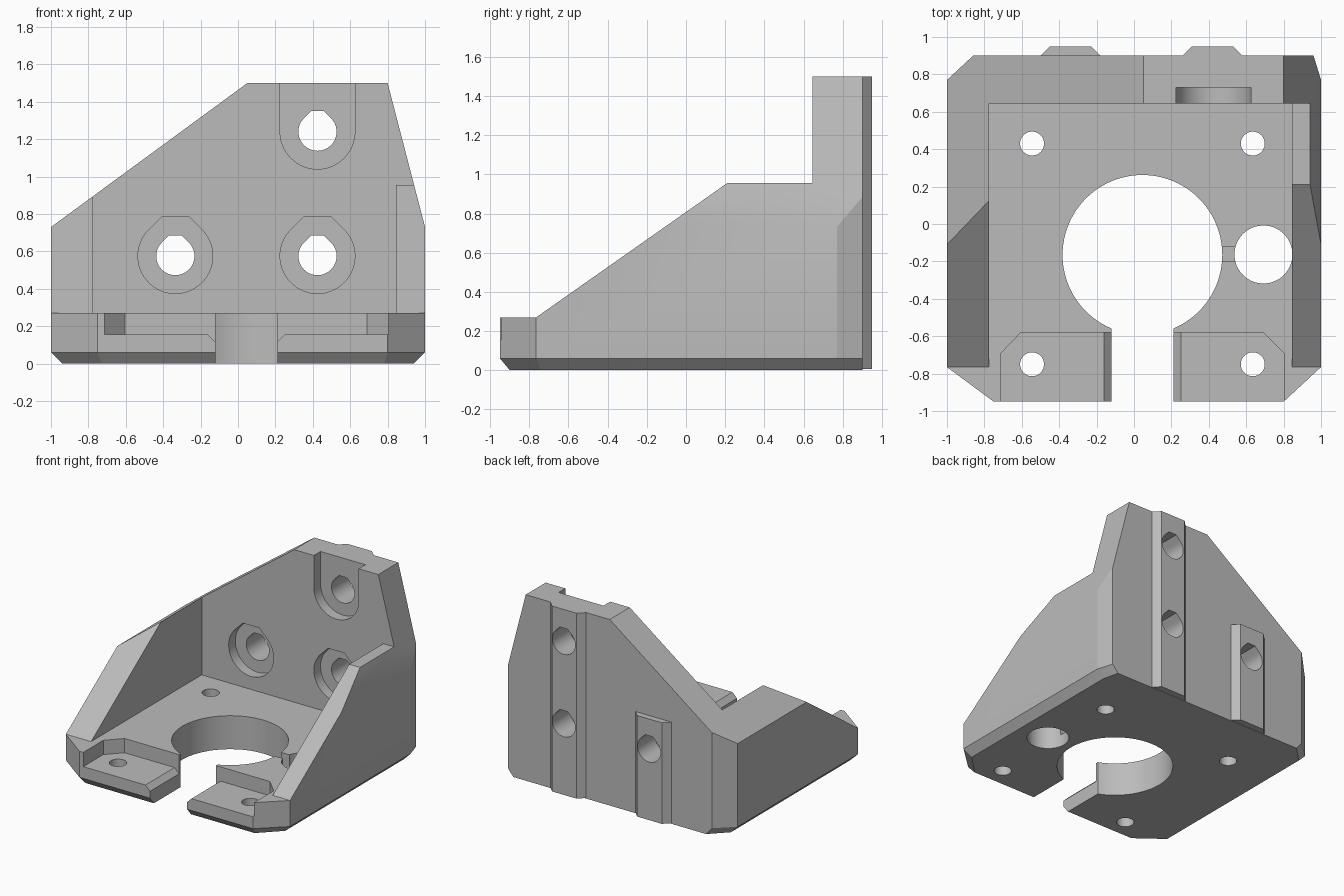
import bpy, bmesh, math
from mathutils import Vector

cube = bpy.data.objects.get("Cube")
if cube:
    bpy.data.objects.remove(cube, do_unlink=True)

grey = bpy.data.materials.new("plain grey")
grey.use_nodes = True
grey.diffuse_color = (0.5, 0.5, 0.5, 1)
grey.node_tree.nodes["Principled BSDF"].inputs["Base Color"].default_value = (0.5, 0.5, 0.5, 1)


def loft(name, rings):
    """Closed solid through matching rings of 3D points."""
    bm = bmesh.new()
    loops = [[bm.verts.new(p) for p in ring] for ring in rings]
    n = len(loops[0])
    for a, b in zip(loops, loops[1:]):
        for i in range(n):
            j = (i + 1) % n
            bm.faces.new((a[i], a[j], b[j], b[i]))
    bm.faces.new(loops[0][::-1])
    bm.faces.new(loops[-1])
    bmesh.ops.recalc_face_normals(bm, faces=bm.faces[:])
    mesh = bpy.data.meshes.new(name)
    bm.to_mesh(mesh)
    bm.free()
    mesh.materials.append(grey)
    obj = bpy.data.objects.new(name, mesh)
    bpy.context.collection.objects.link(obj)
    return obj


def prism(name, axis, profile, lo, hi):
    """Extrude a 2D profile along one axis."""
    place = {"x": lambda p, t: (t, p[0], p[1]),
             "y": lambda p, t: (p[0], t, p[1]),
             "z": lambda p, t: (p[0], p[1], t)}[axis]
    return loft(name, [[place(p, t) for p in profile] for t in (lo, hi)])


def rect(x0, x1, y0, y1):
    return [(x0, y0), (x1, y0), (x1, y1), (x0, y1)]


def circle(cx, cy, r, n=64):
    return [(cx + r * math.cos(2 * math.pi * i / n),
             cy + r * math.sin(2 * math.pi * i / n)) for i in range(n)]


def teardrop(cx, cz, r, top):
    """Circle whose upper arc becomes two 45 degree slopes and a flat."""
    arc = [math.radians(135 + 270 * i / 48) for i in range(49)]
    pts = [(cx + r * math.cos(a), cz + r * math.sin(a)) for a in arc]
    half = r * math.sqrt(2) - top
    return pts + [(cx + half, cz + top), (cx - half, cz + top)]


def combine(target, tool, operation="DIFFERENCE"):
    mod = target.modifiers.new(operation.lower(), "BOOLEAN")
    mod.operation, mod.object, mod.solver = operation, tool, "EXACT"
    bpy.context.view_layer.objects.active = target
    bpy.ops.object.modifier_apply(modifier=mod.name)
    bpy.data.objects.remove(tool, do_unlink=True)


# Block with chamfered corners and a chamfered underside
outline = [(-1, -.765), (-.75, -.95), (.8, -.95), (1, -.765),
           (1, .77), (.96, .9), (-.86, .9), (-1, .77)]
foot = [(-.94, -.74), (-.73, -.9), (.78, -.9), (.94, -.74),
        (.94, .77), (.91, .9), (-.81, .9), (-.94, .77)]
body = loft("bracket_body", [[(x, y, z) for x, y in ring]
                             for ring, z in ((foot, 0), (outline, .06), (outline, 1.5))])

# Slanted silhouette from the front
combine(body, prism("silhouette", "y", [(-1.1, -.1), (1.1, -.1), (1.1, .345), (.8, 1.5), (.8, 1.6),
                                        (.05, 1.6), (.05, 1.5), (-1.1, .657)], -1.2, 1.2), "INTERSECT")

# Sloped side walls and the open inside
combine(body, prism("side_slope", "x", [(-1.1, .27), (-.765, .27), (.21, .955), (.645, .955),
                                        (.645, 1.6), (-1.1, 1.6)], -1.2, 1.2))
combine(body, prism("inside", "z", rect(-.775, .845, -1.1, .645), .27, 1.6))

# Rear guide ribs
for x, top in ((-.34, .82), (.42, 1.5)):
    rib = [(x - .16, .9), (x - .11, .95), (x + .11, .95), (x + .16, .9), (x + .16, .85), (x - .16, .85)]
    combine(body, prism("rib", "z", rib, .005, top), "UNION")

# Front recesses beside the slot, with sloped lips
left_recess = [(-.715, -1.1), (-.1, -1.1), (-.1, -.58), (-.605, -.58), (-.715, -.695)]
right_recess = [(.19, -1.1), (.805, -1.1), (.805, -.695), (.69, -.58), (.19, -.58)]
for recess in (left_recess, right_recess):
    combine(body, prism("recess", "z", recess, .155, .5))
for edge, side in ((-.12, 1), (.21, -1)):
    lip = [(edge - side * .04, .155), (edge + side * .02, .095),
           (edge + side * .02, .3), (edge - side * .04, .3)]
    combine(body, prism("lip", "y", lip, -1.1, -.58))

# Main bore, front slot, side bore and its connecting channel
combine(body, prism("bore", "z", circle(.045, -.165, .427, 96), -.1, .5))
combine(body, prism("slot", "z", rect(-.12, .21, -1.1, -.2), -.1, .5))
combine(body, prism("side_bore", "z", circle(.692, -.163, .155), -.1, .27))
combine(body, prism("channel", "z", rect(.42, .58, -.2, -.12), .1, .5))

# Four base screw holes
for x in (-.545, .635):
    for y in (-.75, .43):
        combine(body, prism("screw_hole", "z", circle(x, y, .064, 40), -.1, .5))

# Rear wall holes with counterbores
for x, z in ((-.335, .575), (.425, .575), (.425, 1.24)):
    combine(body, prism("wall_hole", "y", teardrop(x, z, .102, .11), .5, 1.1))
    combine(body, prism("counterbore", "y", teardrop(x, z, .2, .21), .5, .73))
combine(body, prism("open_counterbore", "y", rect(.225, .625, 1.24, 1.6), .5, .73))

# Smooth bores, crisp edges
bpy.ops.object.select_all(action="DESELECT")
body.select_set(True)
bpy.context.view_layer.objects.active = body
bpy.ops.object.shade_smooth_by_angle(angle=math.radians(15))
